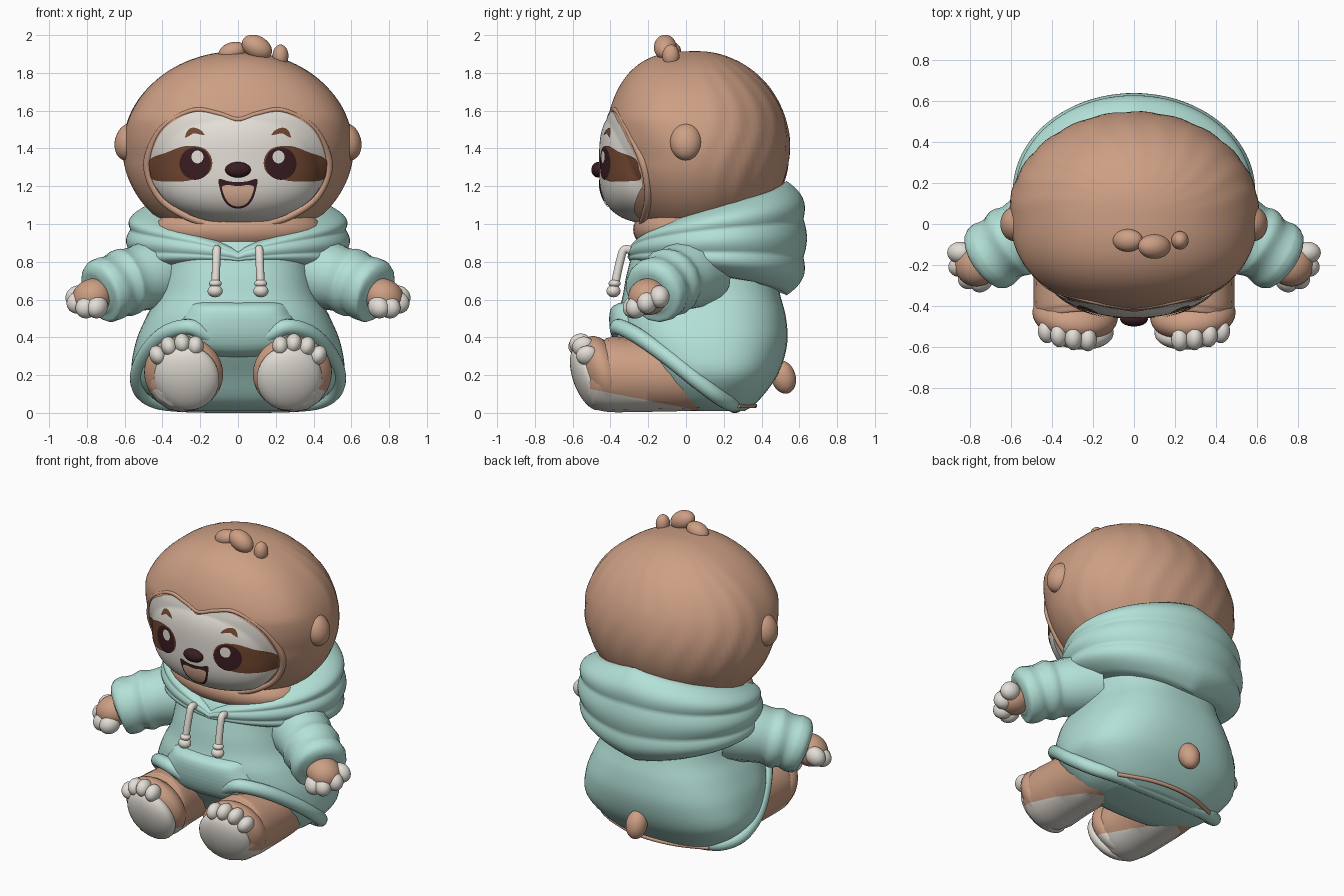
import bpy, bmesh, math
from mathutils import Vector

if "Cube" in bpy.data.objects:
    bpy.data.objects.remove(bpy.data.objects["Cube"])


def material(name, rgb):
    m = bpy.data.materials.new(name)
    m.use_nodes = True
    m.diffuse_color = (*rgb, 1)
    m.node_tree.nodes["Principled BSDF"].inputs["Base Color"].default_value = (*rgb, 1)
    return m


FUR = material("tan fur", (.61, .345, .23))
TEAL = material("mint fabric", (.45, .75, .68))
CREAM = material("cream", (.77, .73, .67))
PATCH = material("dark brown", (.165, .062, .03))
DARK = material("dark maroon", (.042, .012, .015))
TONGUE = material("peach", (.9, .54, .38))


# ---------- helpers ----------
def spline(points, n, closed=False):
    """Points along a smooth curve through the given points."""
    p = [Vector(q) for q in points]
    last = len(p) - 1
    at = (lambda i: p[i % len(p)]) if closed else (lambda i: p[max(0, min(last, i))])
    out = []
    for i in range(len(p) if closed else last):
        a, b, c, d = (at(i + k) for k in (-1, 0, 1, 2))
        for k in range(n):
            t = k / n
            out.append(.5 * (2 * b + (c - a) * t + (2 * a - 5 * b + 4 * c - d) * t ** 2
                             + (3 * b - a - 3 * c + d) * t ** 3))
    return out if closed else out + [p[-1]]


def symmetric(half):
    return half + [(-x, z) for x, z in reversed(half) if x]


def add_mesh(name, verts, faces, mat, recalc=False):
    me = bpy.data.meshes.new(name)
    me.from_pydata([tuple(v) for v in verts], [], faces)
    if recalc:
        bm = bmesh.new()
        bm.from_mesh(me)
        bmesh.ops.recalc_face_normals(bm, faces=bm.faces)
        bm.to_mesh(me)
        bm.free()
    me.materials.append(mat)
    for p in me.polygons:
        p.use_smooth = True
    ob = bpy.data.objects.new(name, me)
    bpy.context.collection.objects.link(ob)
    return ob


def loft(name, rings, mat):
    n = len(rings[0])
    faces = [(j * n + i, j * n + (i + 1) % n, (j + 1) * n + (i + 1) % n, (j + 1) * n + i)
             for j in range(len(rings) - 1) for i in range(n)]
    faces += [tuple(range(n)), tuple(range((len(rings) - 1) * n, len(rings) * n))]
    return add_mesh(name, [v for r in rings for v in r], faces, mat, True)


def ball(name, loc, size, mat, rot=(0, 0, 0), segments=32):
    bpy.ops.mesh.primitive_uv_sphere_add(segments=segments, ring_count=segments * 5 // 8,
                                         location=loc, rotation=rot)
    ob = bpy.context.object
    ob.name, ob.scale = name, size
    ob.data.materials.append(mat)
    bpy.ops.object.shade_smooth()
    return ob


def tube(name, points, mat, closed=False, n=6):
    """Round tube through (x, y, z, radius) points."""
    cu = bpy.data.curves.new(name, 'CURVE')
    cu.dimensions, cu.bevel_depth, cu.bevel_resolution = '3D', 1, 6
    cu.use_fill_caps = not closed
    path = spline(points, n, closed)
    sp = cu.splines.new('POLY')
    sp.points.add(len(path) - 1)
    sp.use_cyclic_u = closed
    for pt, q in zip(sp.points, path):
        pt.co, pt.radius = (q[0], q[1], q[2], 1), q[3]
    ob = bpy.data.objects.new(name, cu)
    bpy.context.collection.objects.link(ob)
    cu.materials.append(mat)
    bpy.ops.object.select_all(action='DESELECT')
    ob.select_set(True)
    bpy.context.view_layer.objects.active = ob
    bpy.ops.object.convert(target='MESH')
    bpy.ops.object.shade_smooth_by_angle(angle=math.radians(60))
    return bpy.context.object


def plate(name, outline, mat, surface, lift, puff=0, rings=10, n=10):
    """Disc with a smooth outline in x and z, laid on a front surface."""
    edge = spline(outline, n, True)
    if sum(a.x * b.y - b.x * a.y for a, b in zip(edge, edge[1:] + edge[:1])) < 0:
        edge.reverse()
    m, mid = len(edge), sum(edge, Vector((0, 0))) / len(edge)
    verts = []
    for s in [k / rings for k in range(rings + 1)]:
        for q in (edge if s else [mid]):
            x, z = mid.lerp(q, s)
            verts.append((x, surface(x, z) - lift - puff * (1 - s ** 9), z))
    faces = [(0, 1 + i, 1 + (i + 1) % m) for i in range(m)]
    for j in range(rings - 1):
        a, b = 1 + j * m, 1 + (j + 1) * m
        faces += [(a + i, b + i, b + (i + 1) % m, a + (i + 1) % m) for i in range(m)]
    return add_mesh(name, verts, faces, mat)


def oval(x, z, rx, rz):
    return [(x + rx * math.cos(k * math.pi / 4), z + rz * math.sin(k * math.pi / 4)) for k in range(8)]


# ---------- head ----------
HEAD, HEAD_SIZE = Vector((0, .06, 1.4)), Vector((.61, .49, .515))


def front_depth(x, z):
    """Depth of the unit head in front, fuller at the forehead."""
    full = max(0, min(1, 2.5 * z + .25))
    return max(0, 1 - x * x - z * z) ** (.5 - .17 * full)


head = ball("head", HEAD, HEAD_SIZE, FUR, segments=96)
for v in head.data.vertices:  # combed fur grooves on the sides and back
    x, y, z = v.co
    if y < 0:
        v.co.y = -front_depth(x, z)
    groove = math.sin(22 * math.atan2(x, y) + 3 * math.sin(4 * z))
    v.co *= 1 + .006 * groove * max(0, min(1, 2 * y + .4)) * (1 - z * z)
ball("chin_fur", (0, -.02, .97), (.45, .26, .15), FUR)


def head_y(x, z):
    return HEAD.y - HEAD_SIZE.y * front_depth(x / HEAD_SIZE.x, (z - HEAD.z) / HEAD_SIZE.z)


def face_y(x, z):
    rest = 1 - (x / .455) ** 2 - abs((z - 1.33) / .33) ** 3.2
    return min(head_y(x, z) - .006, -.14 - .32 * max(0, rest) ** .385)


face_outline = symmetric([(0, 1.545), (.1, 1.575), (.23, 1.592), (.385, 1.51), (.458, 1.37), (.46, 1.26),
                          (.395, 1.14), (.28, 1.06), (.15, 1.015), (0, 1.0)])
plate("face_mask", face_outline, CREAM, face_y, 0, rings=36, n=8)
# soft fur edge, thin along the brow and fuller round the cheeks
rim = [(x * 1.03, head_y(x * 1.03, z) + .008, 1.33 + (z - 1.33) * 1.04, .012 if z > 1.4 else .02)
       for x, z in face_outline]
tube("face_fur_rim", rim, FUR, True)

for s, side in ((1, "left"), (-1, "right")):
    flip = lambda pts: [(s * x, z) for x, z in pts]
    plate(side + "_eye_patch", flip([(.462, 1.345), (.38, 1.378), (.28, 1.412), (.18, 1.4), (.137, 1.335),
          (.16, 1.265), (.26, 1.23), (.36, 1.225), (.45, 1.235), (.468, 1.29)]), PATCH, face_y, .005, rings=20)
    plate(side + "_eye", flip(oval(.227, 1.32, .083, .086)), DARK, face_y, .008)
    plate(side + "_eye_glint", flip(oval(.215, 1.355, .032, .034)), CREAM, face_y, .011, rings=4)
    plate(side + "_brow", flip([(.178, 1.472), (.2, 1.498), (.235, 1.51), (.265, 1.497), (.28, 1.46),
          (.26, 1.466), (.235, 1.48), (.21, 1.476)]), PATCH, face_y, .005, rings=4)
    ball(side + "_ear", (s * .58, 0, 1.435), (.072, .085, .1), FUR, (0, s * -.25, 0))

plate("mouth", symmetric([(0, 1.222), (.05, 1.226), (.1, 1.238), (.098, 1.195), (.077, 1.13), (.042, 1.092),
                          (0, 1.082)]), DARK, face_y, .005)
plate("tongue", symmetric([(0, 1.2), (.05, 1.206), (.084, 1.195), (.066, 1.135), (.036, 1.102), (0, 1.093)]),
      TONGUE, face_y, .008)
ball("nose", (0, -.465, 1.287), (.068, .036, .041), DARK)

# hair tuft
ball("tuft_middle", (.1, -.11, 1.935), (.085, .06, .06), FUR, (0, .5, 0))
ball("tuft_right", (-.03, -.08, 1.912), (.075, .055, .05), FUR, (0, -.3, 0))
ball("tuft_left", (.225, -.08, 1.89), (.042, .045, .06), FUR)

# ---------- hoodie body: rows of (height, half width, front, back) ----------
rows = spline([(.01, .3, 0, .31), (.06, .43, -.12, .38), (.2, .555, -.22, .485), (.36, .545, -.33, .535),
               (.5, .49, -.36, .53), (.62, .43, -.335, .5), (.75, .4, -.31, .47), (.9, .38, -.26, .42),
               (1.0, .3, -.15, .35)], 5)


def power(v, e):
    return math.copysign(abs(v) ** e, v)


def body_y(x, z):
    for a, b in zip(rows, rows[1:]):
        if a[0] <= z <= b[0]:
            _, rx, front, back = a.lerp(b, (z - a[0]) / (b[0] - a[0]))
            return (front + back) / 2 - (back - front) / 2 * max(0, 1 - abs(x / rx) ** 2.5) ** .4
    return 0


turn = [2 * math.pi * k / 64 for k in range(64)]
loft("hoodie_body", [[(rx * power(math.cos(t), .8), (f + b) / 2 + (b - f) / 2 * power(math.sin(t), .8), z)
                      for t in turn] for z, rx, f, b in rows], TEAL)
plate("front_pocket", symmetric([(0, .585), (.12, .587), (.235, .578), (.28, .52), (.335, .43), (.3, .36),
                                 (.2, .31), (0, .293)]), TEAL, body_y, -.008, .055, rings=20)
hem = [(.12, -.34, .4), (.26, -.36, .455), (.4, -.26, .41), (.5, -.09, .29), (.53, .06, .17), (.47, .18, .08),
       (.28, .25, .045)]
hem = [(*p, .042) for p in hem]
tube("hoodie_hem", hem + [(-x, y, z, r) for x, y, z, r in reversed(hem)], TEAL, True)
tube("fur_under_hem", [(x, .365 - .7 * x * x, .037, .012) for x in (-.36, -.18, 0, .18, .36)], FUR)

# hood: folded rolls, open in a V at the front and tall at the back
hood = []
for j in range(37):
    u, ring = j / 36, []
    for i in range(96):
        t = 2 * math.pi * i / 96
        w = min(t, 2 * math.pi - t) / math.pi
        fold = .012 + .025 * min(1, 2 * w)
        k = .985 - .2 * abs(2 * u - 1) ** 4 + fold * abs(math.sin(3 * math.pi * u))
        top, bottom = .86 + .37 * w ** .68, .79 - .17 * w ** 1.5
        ring.append((.58 * k * math.sin(t), .16 - .47 * k * math.cos(t), top + (bottom - top) * u))
    hood.append(ring)
hood = loft("hood", hood, TEAL)
hood.data.materials.append(FUR)  # neck fur fills the opening
hood.data.polygons[len(hood.data.polygons) - 2].material_index = 1


# ---------- limbs ----------
def pale_underside(ob):
    """Cut the part along a sloping plane and colour what lies below it."""
    bpy.context.view_layer.update()
    ob.data.materials.append(CREAM)
    bm = bmesh.new()
    bm.from_mesh(ob.data)
    bm.transform(ob.matrix_world)
    point, up = Vector((0, 0, .025)), Vector((0, .2, 1))
    bmesh.ops.bisect_plane(bm, geom=bm.verts[:] + bm.edges[:] + bm.faces[:], plane_co=point, plane_no=up)
    for f in bm.faces:
        f.material_index = int((f.calc_center_median() - point).dot(up) < 0)
    bm.transform(ob.matrix_world.inverted())
    bm.to_mesh(ob.data)
    bm.free()


for s, side in ((1, "left"), (-1, "right")):
    # sleeve with folds
    tube(side + "_sleeve", [(s * x, y, z, r) for x, y, z, r in (
        (.34, .08, .75, .19), (.46, 0, .73, .185), (.55, -.06, .705, .172), (.6, -.09, .69, .183),
        (.645, -.12, .675, .167), (.69, -.15, .655, .176), (.73, -.175, .64, .163), (.745, -.185, .633, .11))], TEAL)
    ball(side + "_hand", (s * .77, -.2, .615), (.11, .105, .095), FUR, (0, s * .4, 0))
    for i, (x, y, z) in enumerate(((.85, -.14, .615), (.845, -.205, .585), (.8, -.262, .56), (.745, -.275, .56))):
        ball(f"{side}_claw_{i + 1}", (s * x, y, z), (.065, .053, .058), CREAM, (0, s * .5, s * -.3 * i))
    # leg, foot, sole and toes
    pale_underside(tube(side + "_leg", [(s * x, y, z, r) for x, y, z, r in (
        (.26, .2, .19, .17), (.29, 0, .2, .19), (.295, -.25, .2, .195), (.29, -.4, .205, .2),
        (.288, -.46, .215, .185), (.286, -.48, .22, .15))], FUR))
    pale_underside(ball(side + "_foot", (s * .288, -.445, .21), (.21, .115, .205), FUR, (.35, 0, s * .1)))
    ball(side + "_sole", (s * .272, -.516, .185), (.174, .08, .18), CREAM, (.35, 0, s * .12))
    for i, (x, y, z) in enumerate(((.225, -.565, .355), (.295, -.56, .368), (.365, -.545, .352), (.425, -.525, .305))):
        ball(f"{side}_toe_{i + 1}", (s * x, y, z), (.043, .058, .052), CREAM, (.3, s * .15 * i, 0))
    # drawstring with knotted end
    tube(side + "_drawstring", [(s * .11, -.27, .85, .022), (s * .112, -.325, .865, .022),
                                (s * .115, -.35, .8, .022), (s * .12, -.38, .66, .022)], CREAM)
    ball(side + "_string_knot", (s * .12, -.378, .685), (.034, .032, .022), CREAM)
    ball(side + "_string_end", (s * .121, -.384, .645), (.04, .037, .033), CREAM)

ball("tail", (0, .515, .19), (.065, .065, .09), FUR, (.3, 0, 0))
